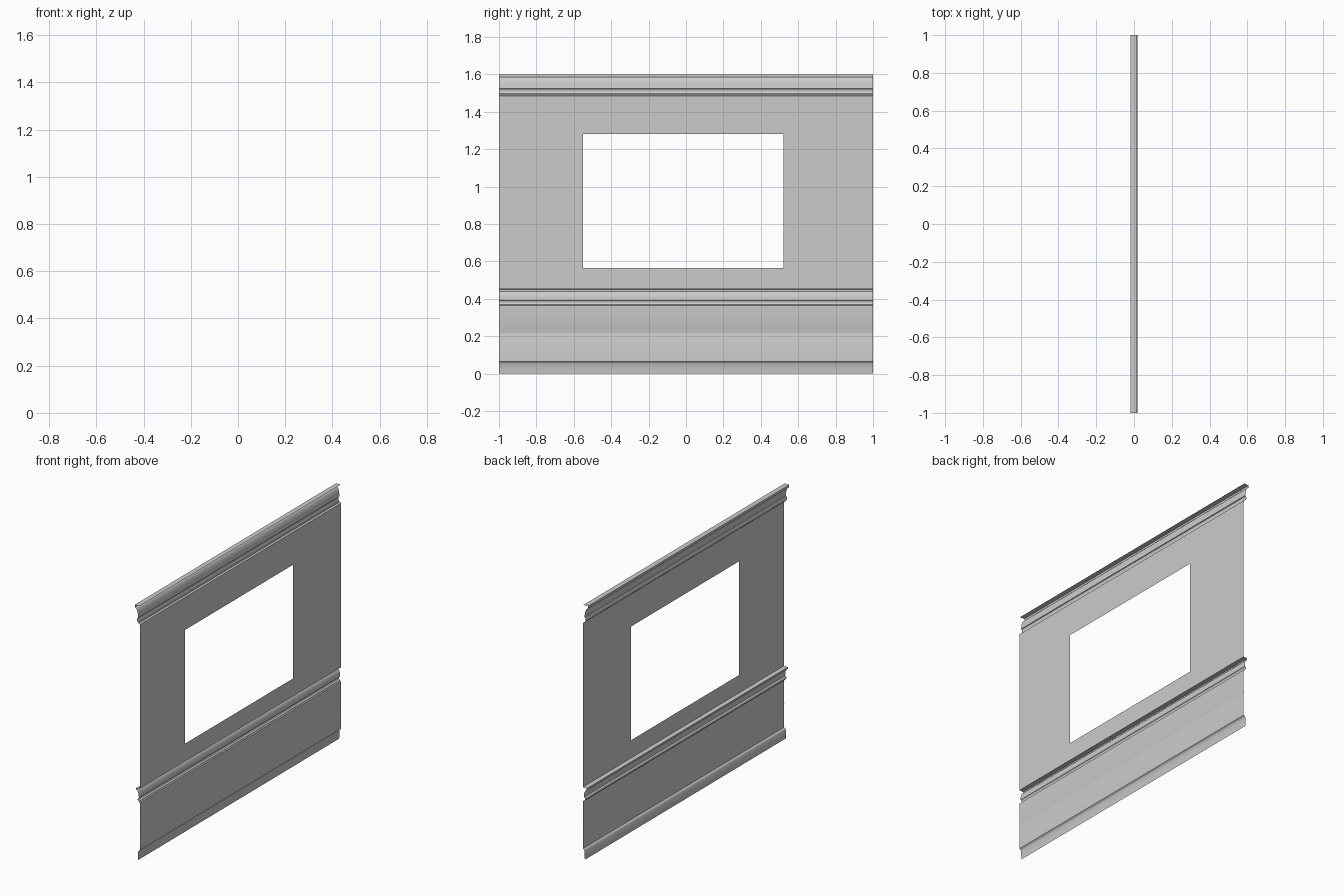
import bpy
import bmesh
import math

if "Cube" in bpy.data.objects:
    bpy.data.objects.remove(bpy.data.objects["Cube"])

WALL = 0.018    # x of the plain wall sheet; mouldings project towards -x


def finish(name, bm):
    # Single-skin sheet, moulded face looks towards -x
    me = bpy.data.meshes.new(name)
    bm.to_mesh(me)
    bm.free()
    ob = bpy.data.objects.new(name, me)
    bpy.context.collection.objects.link(ob)
    bpy.context.view_layer.objects.active = ob
    ob.select_set(True)
    bpy.ops.object.shade_smooth_by_angle(angle=math.radians(35))
    ob.select_set(False)
    return ob


def moulding(name, profile):
    # Run an (x, z) profile, listed bottom to top, along the wall length
    bm = bmesh.new()
    rows = [(bm.verts.new((x, -1, z)), bm.verts.new((x, 1, z))) for x, z in profile]
    for (a, b), (c, d) in zip(rows, rows[1:]):
        bm.faces.new((a, c, d, b))
    return finish(name, bm)


def cove(x0, z0, x1, z1, n=6):
    # Quarter-ellipse curve rising from (x0, z0), sweeping out to (x1, z1)
    return [(x1 + (x0 - x1) * math.cos(t), z0 + (z1 - z0) * math.sin(t))
            for t in (math.pi / 2 * i / n for i in range(n + 1))]


def cove_in(x0, z0, x1, z1, n=6):
    # Hollow curve: upright at the bottom, flaring out at the top
    return [(x0 + (x1 - x0) * (1 - math.cos(t)), z0 + (z1 - z0) * math.sin(t))
            for t in (math.pi / 2 * i / n for i in range(n + 1))]


def bead(x, z0, z1, r, n=6):
    # Half-round swelling towards -x
    return [(x - r * math.sin(t), z0 + (z1 - z0) * (1 - math.cos(t)) / 2)
            for t in (math.pi * i / n for i in range(n + 1))]


# Skirting with a sloped top ledge
moulding("skirting", [(0.004, 0), (0.006, 0.054), (0.010, 0.061), (WALL, 0.066)])

# Lower panel with a shallow horizontal groove
moulding("lower_panel", [(WALL, 0.066), (WALL, 0.212), (0.0165, 0.217),
                         (WALL, 0.222), (WALL, 0.365)])

# Chair rail: fillet, bead, hollow, top lip and ledge
moulding("chair_rail", [(WALL, 0.365), (0.010, 0.367)]
         + bead(0.010, 0.370, 0.392, 0.008)
         + cove_in(0.010, 0.394, -0.008, 0.440)
         + [(-0.008, 0.450), (WALL, 0.453)])

# Upper wall: 3 x 3 grid with the centre left open for the window
bm = bmesh.new()
ys = (-1, -0.55, 0.52, 1)
zs = (0.453, 0.565, 1.28, 1.485)
grid = [[bm.verts.new((WALL, y, z)) for z in zs] for y in ys]
for i in range(3):
    for j in range(3):
        if (i, j) != (1, 1):
            bm.faces.new((grid[i][j], grid[i][j + 1], grid[i + 1][j + 1], grid[i + 1][j]))
finish("window_wall", bm)

# Cornice: fillet, bead, hollow, top lip and flat ledge
moulding("cornice", [(WALL, 1.485), (0.008, 1.490)]
         + bead(0.006, 1.495, 1.525, 0.008)
         + cove_in(0.005, 1.527, -0.018, 1.585)
         + [(-0.018, 1.600), (0.014, 1.600)])
